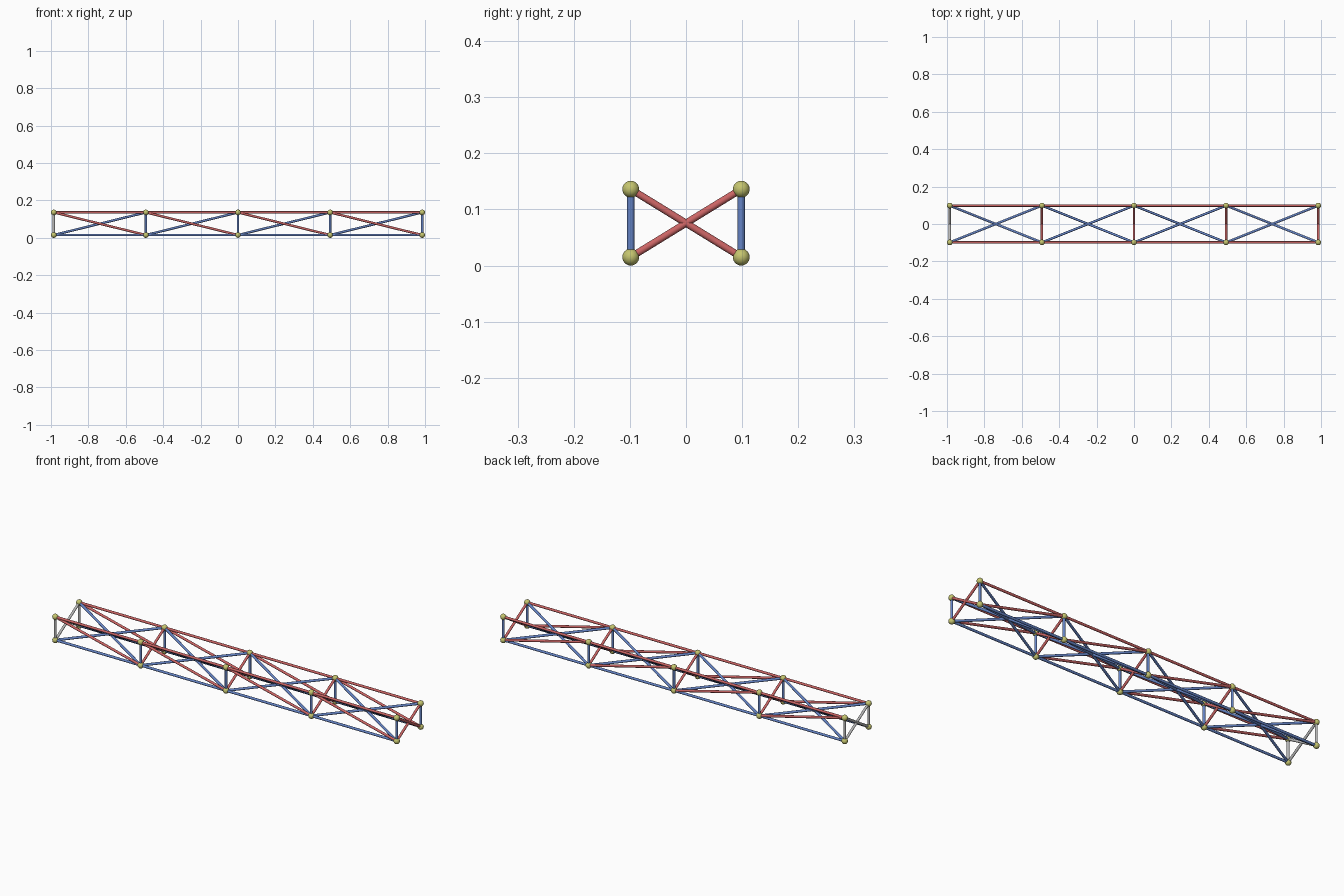
import bpy
import bmesh
from mathutils import Vector

cube = bpy.data.objects.get("Cube")
if cube:
    bpy.data.objects.remove(cube, do_unlink=True)

NODE_R, BAR_R = 0.015, 0.0064
HALF_X, HALF_Y = 0.985, 0.0985
LOW, HIGH = 0.015, 0.136
BAYS = 4


def make_material(name, rgb):
    mat = bpy.data.materials.new(name)
    mat.use_nodes = True
    color = (*rgb, 1.0)
    mat.diffuse_color = color
    mat.node_tree.nodes["Principled BSDF"].inputs["Base Color"].default_value = color
    return mat


RED = make_material("soft_red", (0.60, 0.13, 0.13))
BLUE = make_material("steel_blue", (0.13, 0.23, 0.56))
GREY = make_material("light_grey", (0.48, 0.48, 0.48))
YELLOW = make_material("olive_yellow", (0.56, 0.56, 0.16))


def joint(i, side, level):
    """Position of a joint: frame index, side (-1 front, 1 back), level (0 or 1)."""
    x = -HALF_X + 2 * HALF_X * i / BAYS
    return Vector((x, side * HALF_Y, HIGH if level else LOW))


def finish(bm, name, mat):
    mesh = bpy.data.meshes.new(name)
    for face in bm.faces:
        face.smooth = True
    bm.to_mesh(mesh)
    bm.free()
    mesh.materials.append(mat)
    obj = bpy.data.objects.new(name, mesh)
    bpy.context.collection.objects.link(obj)


def bars(name, pairs, mat):
    """Round open-ended bars running between pairs of joints."""
    bm = bmesh.new()
    for a, b in pairs:
        span = b - a
        matrix = span.to_track_quat("Z", "Y").to_matrix().to_4x4()
        matrix.translation = (a + b) / 2
        bmesh.ops.create_cone(bm, cap_ends=False, segments=16, radius1=BAR_R,
                              radius2=BAR_R, depth=span.length, matrix=matrix)
    finish(bm, name, mat)


def frame_posts(i):
    return [(joint(i, s, 0), joint(i, s, 1)) for s in (-1, 1)]


def frame_braces(i):
    return [(joint(i, s, 0), joint(i, -s, 1)) for s in (-1, 1)]


bays = range(BAYS)
sides = (-1, 1)

# Long chords
for level, label, mat in ((0, "bottom_chords", BLUE), (1, "top_chords", RED)):
    bars(label, [(joint(i, s, level), joint(i + 1, s, level))
                 for i in bays for s in sides], mat)

# Cross frames, with the first one in grey
bars("end_frame", frame_posts(0) + frame_braces(0), GREY)
bars("posts", [p for i in bays for p in frame_posts(i + 1)], BLUE)
bars("frame_cross_braces", [p for i in bays for p in frame_braces(i + 1)], RED)

# Diagonals on the front and back faces
bars("side_diagonals", [(joint(i, s, 1), joint(i + 1, s, 0))
                        for i in bays for s in sides], RED)

# Diagonals through the middle of each bay
bars("bay_diagonals", [(joint(i, s, v), joint(i + 1, -s, 1 - v))
                       for i in bays for s in sides for v in (0, 1)], BLUE)

# Ball joints
bm = bmesh.new()
for i in range(BAYS + 1):
    for s in sides:
        for v in (0, 1):
            start = set(bm.verts)
            made = bmesh.ops.create_uvsphere(bm, u_segments=24, v_segments=12, radius=NODE_R)
            bmesh.ops.translate(bm, verts=made["verts"], vec=joint(i, s, v))
finish(bm, "ball_joints", YELLOW)
